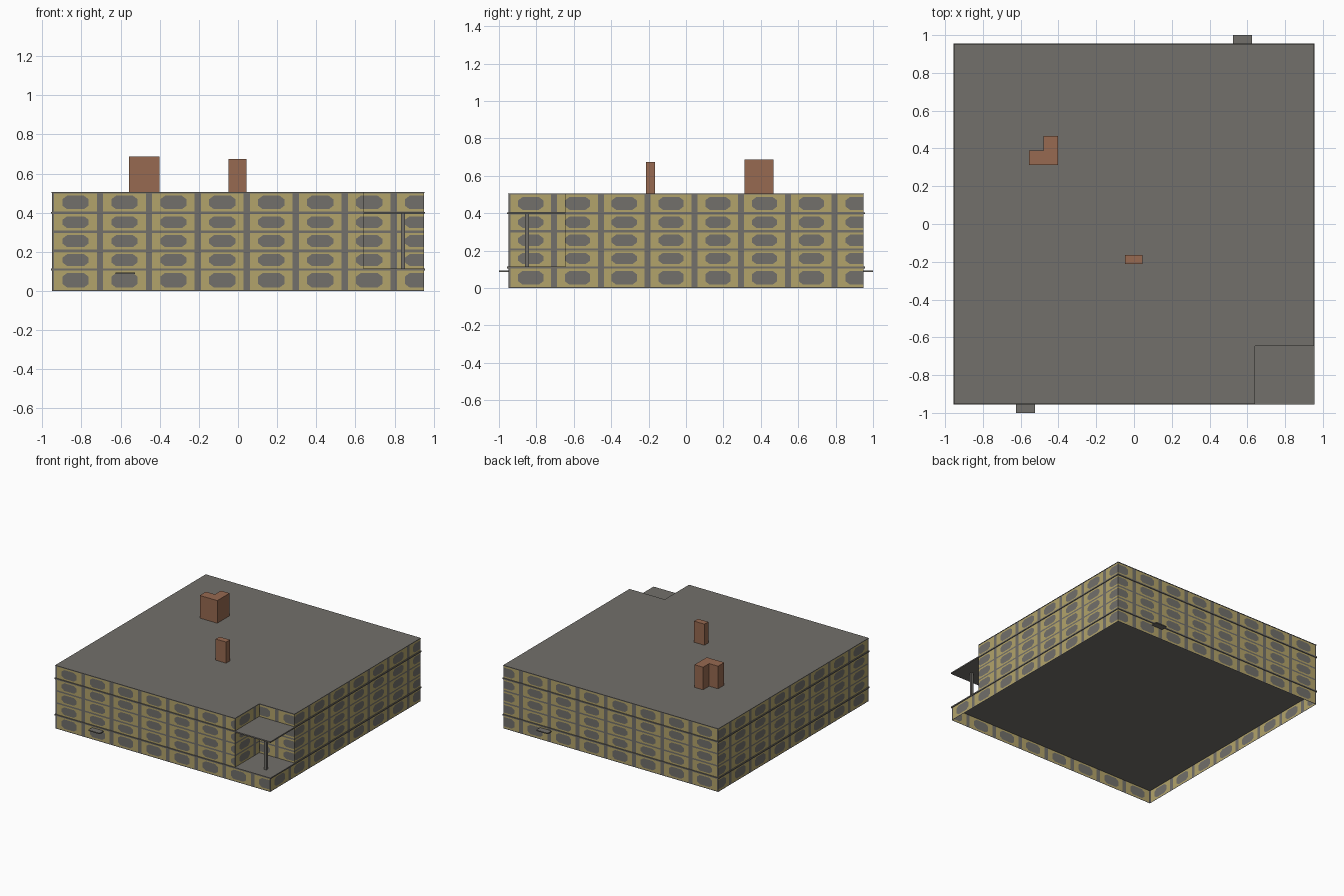
import bpy, bmesh
from mathutils import Vector

if "Cube" in bpy.data.objects:
    bpy.data.objects.remove(bpy.data.objects["Cube"])


def material(name, rgb):
    m = bpy.data.materials.new(name)
    m.diffuse_color = (*rgb, 1)
    m.use_nodes = True
    m.node_tree.nodes["Principled BSDF"].inputs["Base Color"].default_value = m.diffuse_color
    return m


GREY = material("warm grey", (0.168, 0.160, 0.145))
TAN = material("sand yellow", (0.45, 0.37, 0.145))
BROWN = material("brick brown", (0.31, 0.142, 0.082))

W = 0.95                 # half width of the building
NX, NY = 0.64, -0.645    # inner corner of the terrace notch
LOW, HIGH, TOP = 0.11, 0.40, 0.505
TILE = 0.25              # window spacing
PHASE = -0.955           # start of the first window bay


def finish(bm, name, mats):
    me = bpy.data.meshes.new(name)
    bm.to_mesh(me)
    bm.free()
    for m in mats:
        me.materials.append(m)
    ob = bpy.data.objects.new(name, me)
    bpy.context.collection.objects.link(ob)
    return ob


def prism(name, outline, z0, z1, mat):
    """Extrude a flat outline from z0 to z1."""
    bm = bmesh.new()
    f = bm.faces.new([bm.verts.new((x, y, z0)) for x, y in outline])
    r = bmesh.ops.extrude_face_region(bm, geom=[f])
    vs = [v for v in r["geom"] if isinstance(v, bmesh.types.BMVert)]
    bmesh.ops.translate(bm, verts=vs, vec=(0, 0, z1 - z0))
    bmesh.ops.recalc_face_normals(bm, faces=bm.faces)
    return finish(bm, name, [mat])


def rect(x0, x1, y0, y1):
    return [(x0, y0), (x1, y0), (x1, y1), (x0, y1)]


def wall(name, axis, at, lo, hi, rows, flip=False):
    """Wall sheet of window bays; axis is the direction it runs along."""
    bm = bmesh.new()

    def face(pts, mi):
        co = [(u, at, z) if axis == "x" else (at, u, z) for u, z in pts]
        f = bm.faces.new([bm.verts.new(c) for c in co])
        f.material_index = mi

    for z0, z1 in rows:
        for k in range(8):
            u0 = PHASE + k * TILE
            u1 = u0 + TILE
            a, b = u0 + 0.016, u1 - 0.016          # grey piers each side
            face(rect(u0, a, z0, z1), 0)
            face(rect(b, u1, z0, z1), 0)
            # thin grey joints above and below the painted surround
            p, q = z0 + 0.006, z1 - 0.006
            face(rect(a, b, z0, p), 0)
            face(rect(a, b, q, z1), 0)
            # eight-sided window pane and its surround
            l, r, s, t = a + 0.042, b - 0.042, p + 0.012, q - 0.012
            c, d = 0.024, 0.018
            o = [(l + c, s), (r - c, s), (r, s + d), (r, t - d),
                 (r - c, t), (l + c, t), (l, t - d), (l, s + d)]
            face(o, 0)
            A, B, C, D = rect(a, b, p, q)
            for pts in ([A, B, o[1], o[0]], [B, o[2], o[1]], [B, C, o[3], o[2]],
                        [C, o[4], o[3]], [C, D, o[5], o[4]], [D, o[6], o[5]],
                        [D, A, o[7], o[6]], [A, o[0], o[7]]):
                face(pts, 1)
    # trim the bays to the wall ends
    n = Vector((1, 0, 0)) if axis == "x" else Vector((0, 1, 0))
    for end, no in ((lo, -n), (hi, n)):
        bmesh.ops.bisect_plane(bm, geom=bm.verts[:] + bm.edges[:] + bm.faces[:],
                               plane_co=n * end, plane_no=no, clear_outer=True)
    bmesh.ops.remove_doubles(bm, verts=bm.verts, dist=1e-5)
    bm.normal_update()
    want = Vector((0, -1, 0)) if axis == "x" else Vector((1, 0, 0))
    if flip:
        want = -want
    bmesh.ops.reverse_faces(
        bm, faces=[f for f in bm.faces if f.normal.dot(want) < 0])
    finish(bm, name, [GREY, TAN])


step = (HIGH - LOW) / 3
base = [(0, LOW)]
upper = [(LOW + i * step, LOW + (i + 1) * step) for i in range(3)] + [(HIGH, TOP)]

# outer walls
wall("back_wall", "x", W, -W, W, base + upper, True)
wall("left_wall", "y", -W, -W, W, base + upper, True)
wall("front_base_wall", "x", -W, -W, W, base)
wall("right_base_wall", "y", W, -W, W, base)
wall("front_upper_wall", "x", -W, -W, NX, upper)
wall("right_upper_wall", "y", W, NY, W, upper)

# recessed terrace walls
wall("terrace_side_wall", "y", NX, -W, NY, upper)
wall("terrace_rear_wall", "x", NY, NX, W, upper)

# floor slabs whose edges show as thin bands
S = 0.956
for name, z in (("lower_floor_slab", LOW), ("upper_floor_slab", HIGH)):
    prism(name, rect(-S, S, -S, S), z - 0.005, z + 0.005, GREY)

# flat roof with the corner cut away
R = W + 0.002
prism("roof", [(-R, -R), (NX, -R), (NX, NY), (R, NY), (R, R), (-R, R)],
      TOP - 0.003, TOP + 0.001, GREY)

# terrace post
prism("terrace_post", rect(0.833, 0.853, -0.86, -0.84), LOW, HIGH, GREY)

# door canopies, front and back
prism("front_canopy", rect(-0.625, -0.525, -1, -W), 0.086, 0.094, GREY)
prism("back_canopy", rect(0.525, 0.625, W, 1), 0.086, 0.094, GREY)

# chimneys
prism("corner_chimney", [(-0.557, 0.312), (-0.402, 0.312), (-0.402, 0.467),
                         (-0.478, 0.467), (-0.478, 0.39), (-0.557, 0.39)],
      TOP, 0.687, BROWN)
prism("small_chimney", rect(-0.048, 0.044, -0.213, -0.165), TOP, 0.675, BROWN)
